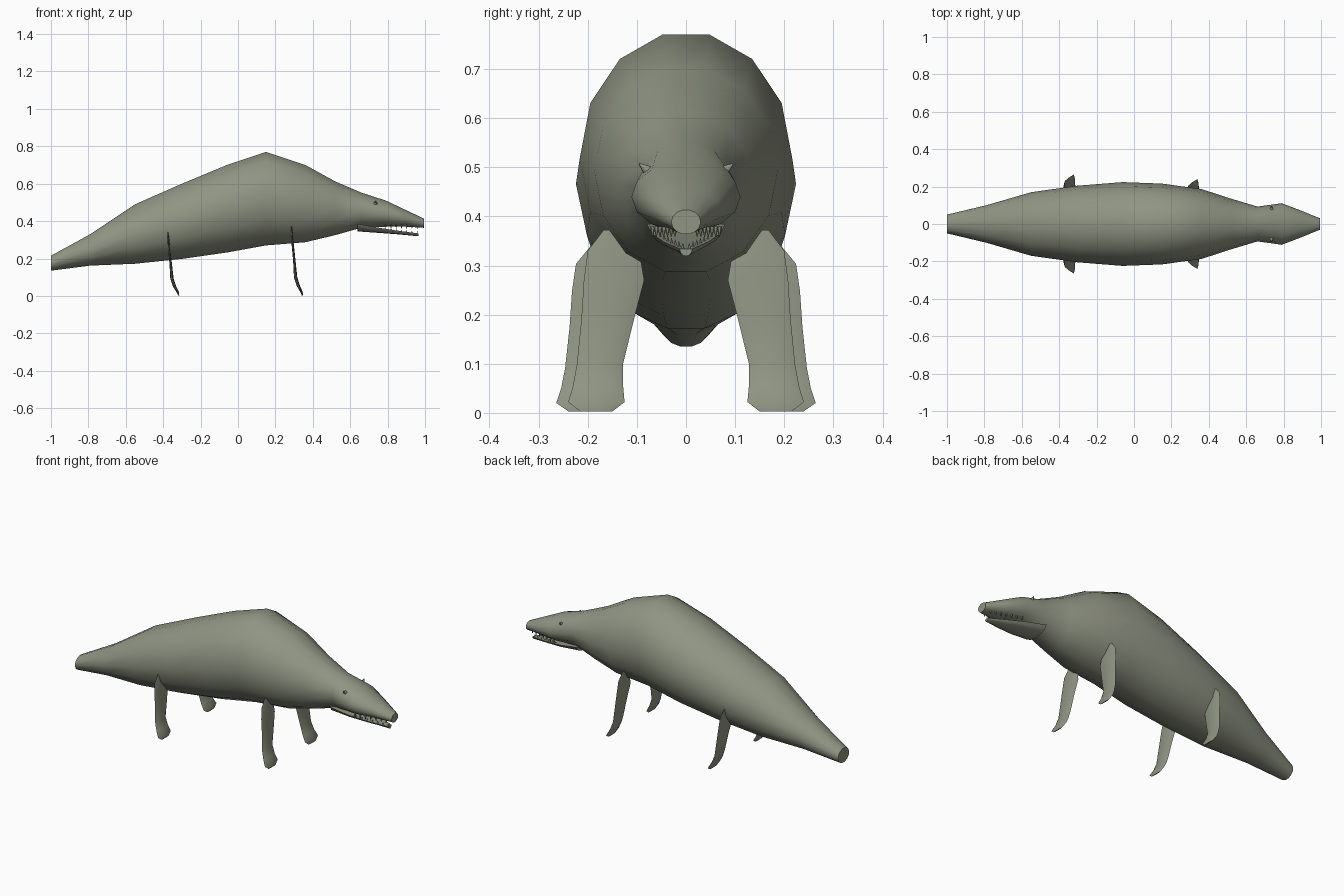
import bpy, bmesh, math
from mathutils import Vector

if "Cube" in bpy.data.objects:
    bpy.data.objects.remove(bpy.data.objects["Cube"], do_unlink=True)

skin = bpy.data.materials.new("grey_green_skin")
skin.use_nodes = True
skin.diffuse_color = (0.28, 0.30, 0.23, 1)
skin.node_tree.nodes["Principled BSDF"].inputs["Base Color"].default_value = skin.diffuse_color


def finish(bm, name, angle=45):
    bmesh.ops.recalc_face_normals(bm, faces=bm.faces)
    mesh = bpy.data.meshes.new(name)
    bm.to_mesh(mesh)
    bm.free()
    mesh.materials.append(skin)
    obj = bpy.data.objects.new(name, mesh)
    bpy.context.collection.objects.link(obj)
    bpy.ops.object.select_all(action='DESELECT')
    obj.select_set(True)
    bpy.context.view_layer.objects.active = obj
    bpy.ops.object.shade_smooth_by_angle(angle=math.radians(angle))
    return obj


def loft(name, rings, angle=45):
    """Skin a list of equal point rings and cap both ends."""
    bm = bmesh.new()
    loops = [[bm.verts.new(p) for p in ring] for ring in rings]
    n = len(loops[0])
    for a, b in zip(loops, loops[1:]):
        for i in range(n):
            j = (i + 1) % n
            bm.faces.new((a[i], a[j], b[j], b[i]))
    bm.faces.new(loops[0])
    bm.faces.new(loops[-1])
    return finish(bm, name, angle)


def oval(x, half_w, bottom, top, sides=14):
    """Upright oval ring across the body, with a flat facet on top and bottom."""
    step = 2 * math.pi / sides
    mid, half_h = (top + bottom) / 2, (top - bottom) / 2 / math.cos(step / 2)
    return [(x, half_w * math.sin((i + .5) * step), mid + half_h * math.cos((i + .5) * step))
            for i in range(sides)]


# Body and head: x, half width, bottom, top
body = [(-1, .05, .135, .215), (-.79, .1, .162, .33), (-.55, .17, .172, .49),
        (-.3, .205, .198, .6), (-.06, .224, .232, .7), (.15, .216, .27, .77),
        (.36, .187, .287, .7), (.52, .135, .325, .612), (.66, .093, .365, .552),
        (.79, .111, .37, .51), (.9, .069, .37, .458), (.995, .03, .364, .413)]
loft("body_and_head", [oval(*s) for s in body])


# Lower jaw: a shallow scoop with a flat top
def scoop(x, half_w, bottom, top):
    return [(x, half_w * math.cos(math.pi * i / 6), top - (top - bottom) * math.sin(math.pi * i / 6))
            for i in range(7)]


loft("lower_jaw", [scoop(*s) for s in
                   [(.64, .08, .345, .385), (.75, .07, .337, .365), (.86, .045, .329, .348),
                    (.965, .013, .319, .334)]])

# Legs: x, z, inner y, outer y, thickness
leg = [(0, .372, .145, .168, .004), (.003, .33, .095, .2, .010), (.007, .27, .085, .208, .012),
       (.015, .19, .106, .213, .013), (.022, .1, .128, .222, .018), (.036, .055, .128, .23, .018),
       (.053, .022, .125, .24, .014), (.058, .003, .15, .215, .006)]


def paddle(name, x0, shift_y, drop, side):
    rings = []
    for x, z, inner, outer, thick in leg:
        mid, half = (inner + outer) / 2 + shift_y, (outer - inner) / 2
        z -= drop * z / .372
        rings.append([(x0 + x + thick / 2 * math.sin(t), side * (mid + half * math.cos(t)), z)
                      for t in [math.pi * k / 4 for k in range(8)]])
    loft(name, rings, 50)


for side, label in ((1, "left"), (-1, "right")):
    paddle("front_leg_" + label, .286, 0, 0, side)
    paddle("hind_leg_" + label, -.375, .024, .03, side)


def add_cone(bm, base, direction, radius, length, sides=6):
    d = Vector(direction).normalized()
    matrix = d.to_track_quat('Z', 'Y').to_matrix().to_4x4()
    matrix.translation = Vector(base) + d * length / 2
    bmesh.ops.create_cone(bm, cap_ends=True, segments=sides, radius1=radius,
                          radius2=radius * .1, depth=length, matrix=matrix)


# Eyes: small pointed studs
for side, label in ((1, "left"), (-1, "right")):
    bm = bmesh.new()
    add_cone(bm, (.735, side * .074, .49), (0, side, .8), .013, .028, 8)
    finish(bm, "eye_" + label)

# Teeth: rows along both jaws
bm = bmesh.new()
for side in (1, -1):
    for i in range(7):
        x = .79 + i * .028
        spread = .068 - (x - .79) * .27
        add_cone(bm, (x, side * spread, .379), (0, 0, -1), .006, .021)
        add_cone(bm, (x, side * (spread - .016), .352 - (x - .79) * .12), (0, 0, 1), .004, .014)
finish(bm, "teeth", 30)
